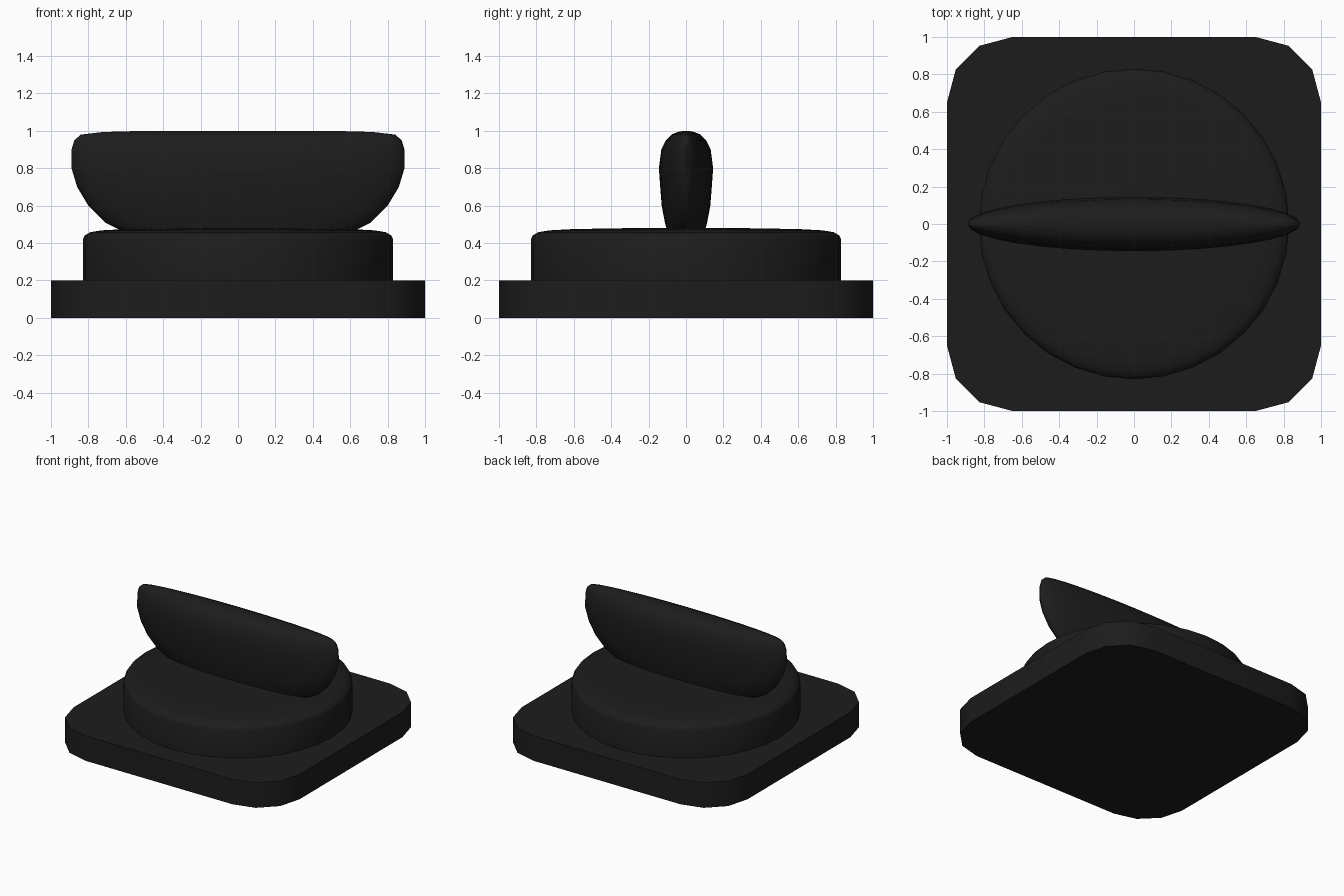
import bpy, bmesh
from math import sin, cos, pi, radians

if "Cube" in bpy.data.objects:
    bpy.data.objects.remove(bpy.data.objects["Cube"])

black = bpy.data.materials.new("black_plastic")
black.diffuse_color = (0.012, 0.012, 0.012, 1)
black.use_nodes = True
black.node_tree.nodes["Principled BSDF"].inputs["Base Color"].default_value = black.diffuse_color


def loft(name, rings, angle):
    """Skin a stack of closed rings and cap both ends."""
    bm = bmesh.new()
    loops = [[bm.verts.new(p) for p in ring] for ring in rings]
    n = len(loops[0])
    for a, b in zip(loops, loops[1:]):
        for i in range(n):
            j = (i + 1) % n
            bm.faces.new((a[i], a[j], b[j], b[i]))
    bm.faces.new(loops[0][::-1])
    bm.faces.new(loops[-1])
    bmesh.ops.recalc_face_normals(bm, faces=bm.faces[:])
    mesh = bpy.data.meshes.new(name)
    bm.to_mesh(mesh)
    bm.free()
    obj = bpy.data.objects.new(name, mesh)
    obj.data.materials.append(black)
    bpy.context.collection.objects.link(obj)
    bpy.ops.object.select_all(action='DESELECT')
    obj.select_set(True)
    bpy.context.view_layer.objects.active = obj
    bpy.ops.object.shade_smooth_by_angle(angle=radians(angle))
    return obj


def ellipse(rx, ry, z, n):
    return [(rx * cos(2 * pi * i / n), ry * sin(2 * pi * i / n), z) for i in range(n)]


def rounded_square(half, radius, z, steps=3):
    c = half - radius
    pts = []
    for k, (sx, sy) in enumerate([(1, 1), (-1, 1), (-1, -1), (1, -1)]):
        for s in range(steps + 1):
            a = pi / 2 * (k + s / steps)
            pts.append((sx * c + radius * cos(a), sy * c + radius * sin(a), z))
    return pts


# Square base plate with chamfered round corners
loft("base_plate", [rounded_square(1, 0.35, z) for z in (0, 0.2)], 35)

# Round dial with softened top edge
dial = [(0.83, 0.2), (0.83, 0.42), (0.82, 0.44), (0.79, 0.458),
        (0.73, 0.468), (0.6, 0.475), (0.3, 0.48)]
loft("dial", [ellipse(r, r, z, 32) for r, z in dial], 50)

# Boat-shaped grip: half length, half width, height
grip = [(0.55, 0.095, 0.43), (0.65, 0.105, 0.48), (0.71, 0.113, 0.51),
        (0.80, 0.13, 0.6), (0.86, 0.138, 0.7), (0.89, 0.145, 0.8),
        (0.89, 0.132, 0.9), (0.875, 0.108, 0.95), (0.84, 0.078, 0.98),
        (0.72, 0.045, 0.994), (0.5, 0.012, 1.0)]
loft("grip", [ellipse(lx, wy, z, 32) for lx, wy, z in grip], 60)
